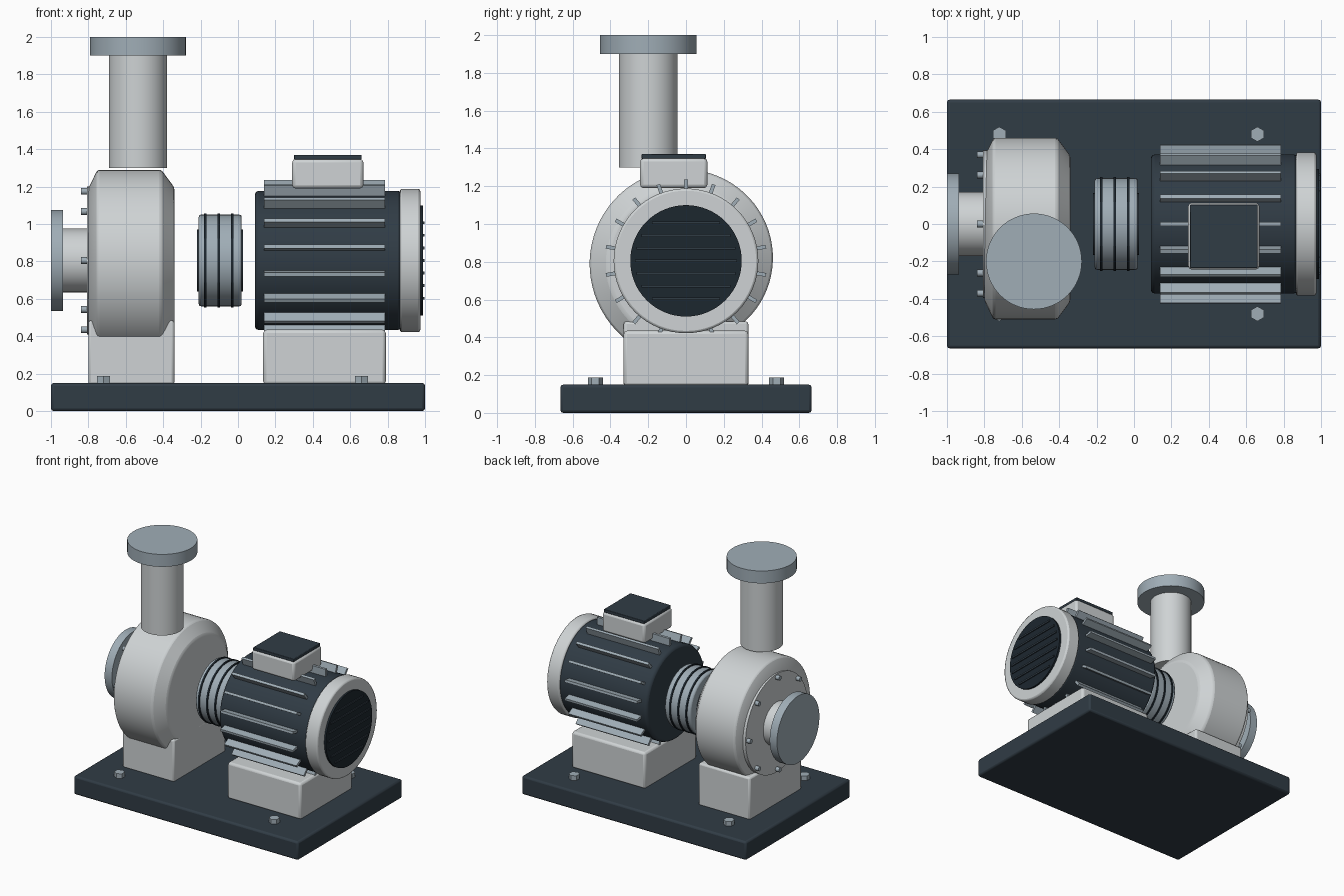
import bpy, bmesh, math
from mathutils import Matrix

if "Cube" in bpy.data.objects:
    bpy.data.objects.remove(bpy.data.objects["Cube"])

AX = 0.805  # shaft height


def mat(name, col):
    m = bpy.data.materials.new(name)
    m.diffuse_color = (*col, 1)
    m.use_nodes = True
    m.node_tree.nodes["Principled BSDF"].inputs["Base Color"].default_value = m.diffuse_color
    return m


LIGHT = mat("light_paint", (0.62, 0.65, 0.66))
STEEL = mat("steel", (0.35, 0.42, 0.47))
DARK = mat("dark_paint", (0.03, 0.045, 0.06))
BLACK = mat("grille_black", (0.012, 0.02, 0.028))


def finish(o, name, m, bevel=0.0, segs=2):
    o.name = name
    o.data.materials.append(m)
    if bevel:
        b = o.modifiers.new("bevel", 'BEVEL')
        b.width, b.segments, b.limit_method = bevel, segs, 'ANGLE'
    bpy.ops.object.select_all(action='DESELECT')
    o.select_set(True)
    bpy.context.view_layer.objects.active = o
    bpy.ops.object.shade_smooth_by_angle(angle=math.radians(35))
    return o


def box(name, x, y, z, m, bevel=0.0):
    bpy.ops.mesh.primitive_cube_add(size=1)
    o = bpy.context.object
    o.data.transform(Matrix.Diagonal((x[1] - x[0], y[1] - y[0], z[1] - z[0], 1)))
    o.location = [(a + b) / 2 for a, b in (x, y, z)]
    return finish(o, name, m, bevel)


def cyl_x(name, x0, x1, r, m, bevel=0.0, y=0, z=AX, n=64):
    bpy.ops.mesh.primitive_cylinder_add(vertices=n, radius=r, depth=x1 - x0,
                                        location=((x0 + x1) / 2, y, z),
                                        rotation=(0, math.pi / 2, 0))
    return finish(bpy.context.object, name, m, bevel)


def cyl_z(name, x, y, z0, z1, r, m, bevel=0.0, n=64):
    bpy.ops.mesh.primitive_cylinder_add(vertices=n, radius=r, depth=z1 - z0,
                                        location=(x, y, (z0 + z1) / 2))
    return finish(bpy.context.object, name, m, bevel)


# base plate with hex bolts
box("base_plate", (-1, 1), (-0.665, 0.665), (0, 0.15), DARK, 0.015)
for x in (-0.72, 0.66):
    for y in (-0.48, 0.48):
        cyl_z("base_bolt", x, y, 0.14, 0.187, 0.04, STEEL, n=6)

# pump casing: spiral growing from the bottom, lofted chamfered section
bm = bmesh.new()
profile = [(-0.80, -0.10), (-0.752, 0), (-0.41, 0), (-0.34, -0.095)]
N = 72
rings = []
for i in range(N):
    t = i / N
    a = math.radians(-90) + t * math.tau
    r = 0.435 + 0.1 * t
    rings.append([bm.verts.new((x, (r + d) * math.cos(a), AX + (r + d) * math.sin(a)))
                  for x, d in profile])
for i in range(N):
    p, q = rings[i], rings[(i + 1) % N]
    for k in range(3):
        bm.faces.new((p[k], p[k + 1], q[k + 1], q[k]))
bm.faces.new([r[0] for r in rings])
bm.faces.new([r[3] for r in rings])
bmesh.ops.recalc_face_normals(bm, faces=bm.faces)
me = bpy.data.meshes.new("pump_casing")
bm.to_mesh(me)
bm.free()
casing = bpy.data.objects.new("pump_casing", me)
bpy.context.collection.objects.link(casing)
finish(casing, "pump_casing", LIGHT, 0.012)
box("pump_foot", (-0.80, -0.34), (-0.33, 0.33), (0.14, 0.485), LIGHT, 0.015)

# suction side: cover, bolts, neck and flange
cyl_x("suction_cover", -0.808, -0.76, 0.395, LIGHT)
for i in range(8):
    a = i * math.tau / 8
    cyl_x("cover_bolt", -0.84, -0.79, 0.018, STEEL, n=12,
          y=0.37 * math.cos(a), z=AX + 0.37 * math.sin(a))
cyl_x("suction_neck", -0.94, -0.80, 0.17, LIGHT)
cyl_x("suction_flange", -1.0, -0.935, 0.27, STEEL)

# discharge pipe and flange
cyl_z("discharge_pipe", -0.535, -0.2, 1.3, 1.91, 0.156, LIGHT)
cyl_z("discharge_flange", -0.535, -0.2, 1.9, 2.0, 0.256, STEEL)

# coupling
cyl_x("coupling_body", -0.21, 0.02, 0.245, STEEL, 0.012)
cyl_x("coupling_hub", -0.218, 0.028, 0.165, DARK)
for x in (-0.175, -0.103, -0.03):
    cyl_x("coupling_ring", x - 0.007, x + 0.007, 0.252, BLACK)

# motor
cyl_x("motor_body", 0.09, 0.875, 0.372, DARK, 0.02)
cyl_x("fan_cover", 0.865, 0.975, 0.383, LIGHT, 0.012)
cyl_x("fan_grille", 0.96, 0.99, 0.295, BLACK)
for i in range(-3, 4):
    z = i * 0.067
    w = math.sqrt(0.27 ** 2 - z * z)
    box("grille_slat", (0.98, 0.998), (-w, w), (AX + z - 0.007, AX + z + 0.007), DARK)
for i in range(18):
    a = math.pi / 2 + i * math.tau / 18
    fin = box("cooling_fin", (0.14, 0.785), (-0.035, 0.035), (-0.01, 0.01), STEEL)
    fin.location = (0.4625, 0.395 * math.cos(a), AX + 0.395 * math.sin(a))
    fin.rotation_euler.x = a
box("motor_foot", (0.135, 0.79), (-0.33, 0.33), (0.14, 0.435), LIGHT, 0.018)

# terminal box with lid
box("terminal_box", (0.29, 0.67), (-0.243, 0.113), (1.19, 1.348), LIGHT, 0.018)
box("terminal_lid", (0.3, 0.66), (-0.235, 0.105), (1.345, 1.37), DARK, 0.004)
